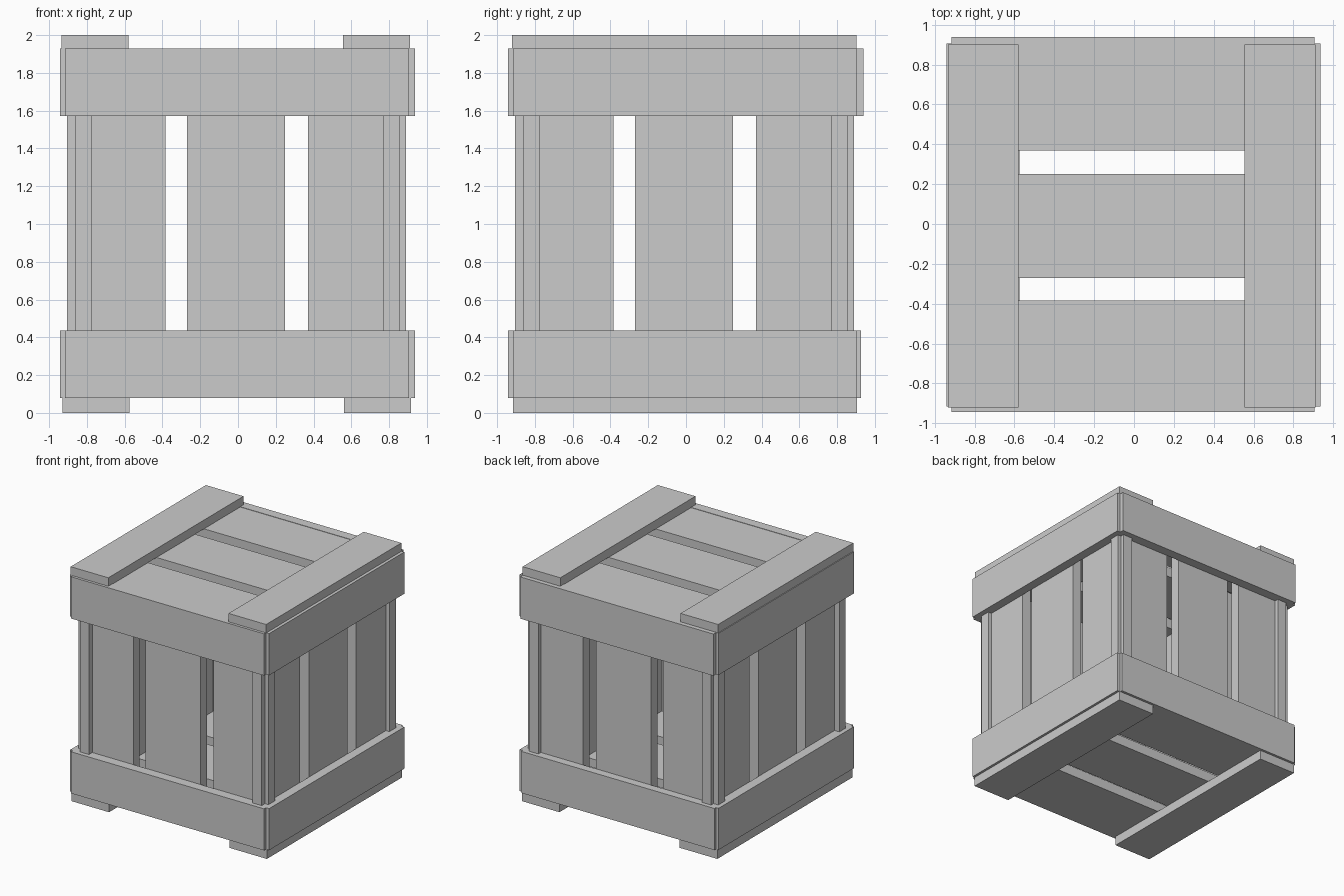
import bpy

if "Cube" in bpy.data.objects:
    bpy.data.objects.remove(bpy.data.objects["Cube"])


def box(name, x, y, z):
    """Plank given by its (min, max) range on each axis."""
    corners = [(a, b, c) for a in x for b in y for c in z]
    faces = [(0, 1, 3, 2), (4, 6, 7, 5), (0, 4, 5, 1),
             (2, 3, 7, 6), (0, 2, 6, 4), (1, 5, 7, 3)]
    mesh = bpy.data.meshes.new(name)
    mesh.from_pydata(corners, [], faces)
    obj = bpy.data.objects.new(name, mesh)
    bpy.context.collection.objects.link(obj)
    return obj


# Three slats per face share the same spacing; all walls cross at the corners
slats = [(-0.905, -0.385), (-0.27, 0.25), (0.37, 0.89)]
rails = {"lower": (0.08, 0.435), "upper": (1.572, 1.928)}
upright = (0.1, 1.9)
long = (-0.917, 0.906)

# Upright slats of the four walls
for i, span in enumerate(slats, 1):
    box(f"front_slat_{i}", span, (-0.86, -0.775), upright)
    box(f"back_slat_{i}", span, (0.77, 0.857), upright)
    box(f"left_slat_{i}", (-0.86, -0.773), span, upright)
    box(f"right_slat_{i}", (0.77, 0.857), span, upright)

# Lid and floor slats, running along x
for i, span in enumerate(slats, 1):
    box(f"lid_slat_{i}", (-0.905, 0.895), span, (1.84, 1.925))
    box(f"floor_slat_{i}", (-0.905, 0.895), span, (0.08, 0.165))

# Horizontal rails around the top and bottom of the walls
for level, z in rails.items():
    box(f"{level}_front_rail", long, (-0.943, -0.86), z)
    box(f"{level}_back_rail", long, (0.857, 0.94 if level == "upper" else 0.927), z)
    box(f"{level}_left_rail", (-0.942, -0.86), long, z)
    box(f"{level}_right_rail", (0.857, 0.936), long, z)

# Battens across the lid and skids under the floor
for side, lid_x, skid_x in (("left", (-0.935, -0.58), (-0.93, -0.575)),
                            ("right", (0.555, 0.91), (0.56, 0.915))):
    box(f"{side}_lid_batten", lid_x, (-0.92, 0.902), (1.925, 2.0))
    box(f"{side}_floor_skid", skid_x, (-0.917, 0.906), (0.0, 0.08))
